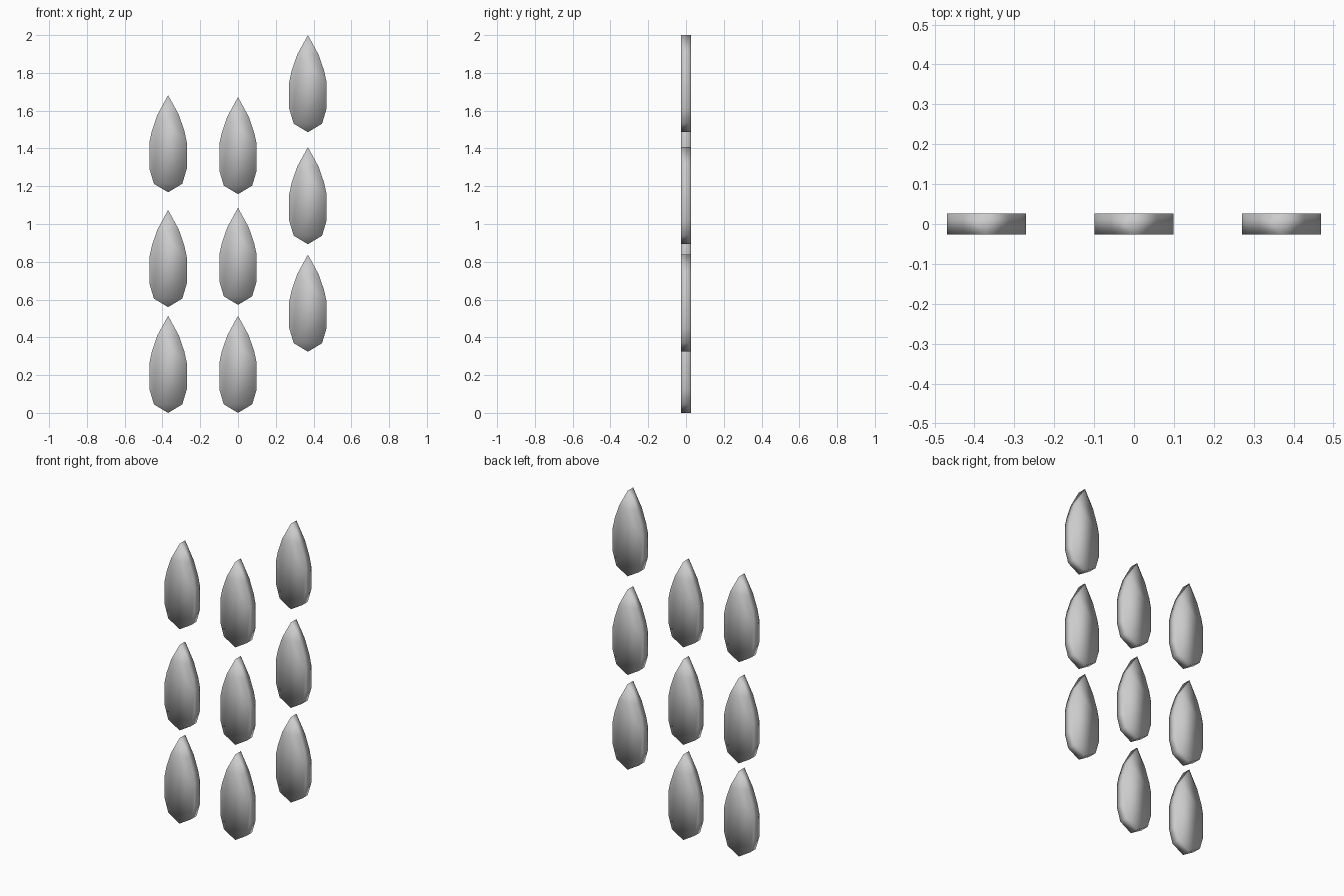
import bpy, bmesh

if "Cube" in bpy.data.objects:
    bpy.data.objects.remove(bpy.data.objects["Cube"])

HALF_T = 0.0265
# right half of the leaf outline, bottom tip to top tip
HALF = [(0, 0), (0.075, 0.045), (0.099, 0.125), (0.099, 0.265),
        (0.086, 0.325), (0.057, 0.41), (0, 0.514)]
OUTLINE = HALF + [(-x, z) for x, z in HALF[-2:0:-1]]

# shared leaf-shaped plate mesh
bm = bmesh.new()
front = bm.faces.new([bm.verts.new((x, -HALF_T, z)) for x, z in OUTLINE])
ext = bmesh.ops.extrude_face_region(bm, geom=[front], use_keep_orig=True)
verts = [g for g in ext["geom"] if isinstance(g, bmesh.types.BMVert)]
bmesh.ops.translate(bm, verts=verts, vec=(0, 2 * HALF_T, 0))
bmesh.ops.recalc_face_normals(bm, faces=bm.faces[:])
for f in bm.faces:
    f.smooth = True
mesh = bpy.data.meshes.new("leaf_plate")
bm.to_mesh(mesh)
bm.free()

# three columns of three plates
COLUMNS = {"left": (-0.37, (0, 0.56, 1.168)),
           "middle": (0, (0, 0.572, 1.158)),
           "right": (0.37, (0.324, 0.893, 1.486))}
for name, (x, bases) in COLUMNS.items():
    for i, z in enumerate(bases):
        ob = bpy.data.objects.new(f"leaf_plate_{name}_{i + 1}", mesh)
        ob.location = (x, 0, z)
        bpy.context.collection.objects.link(ob)
